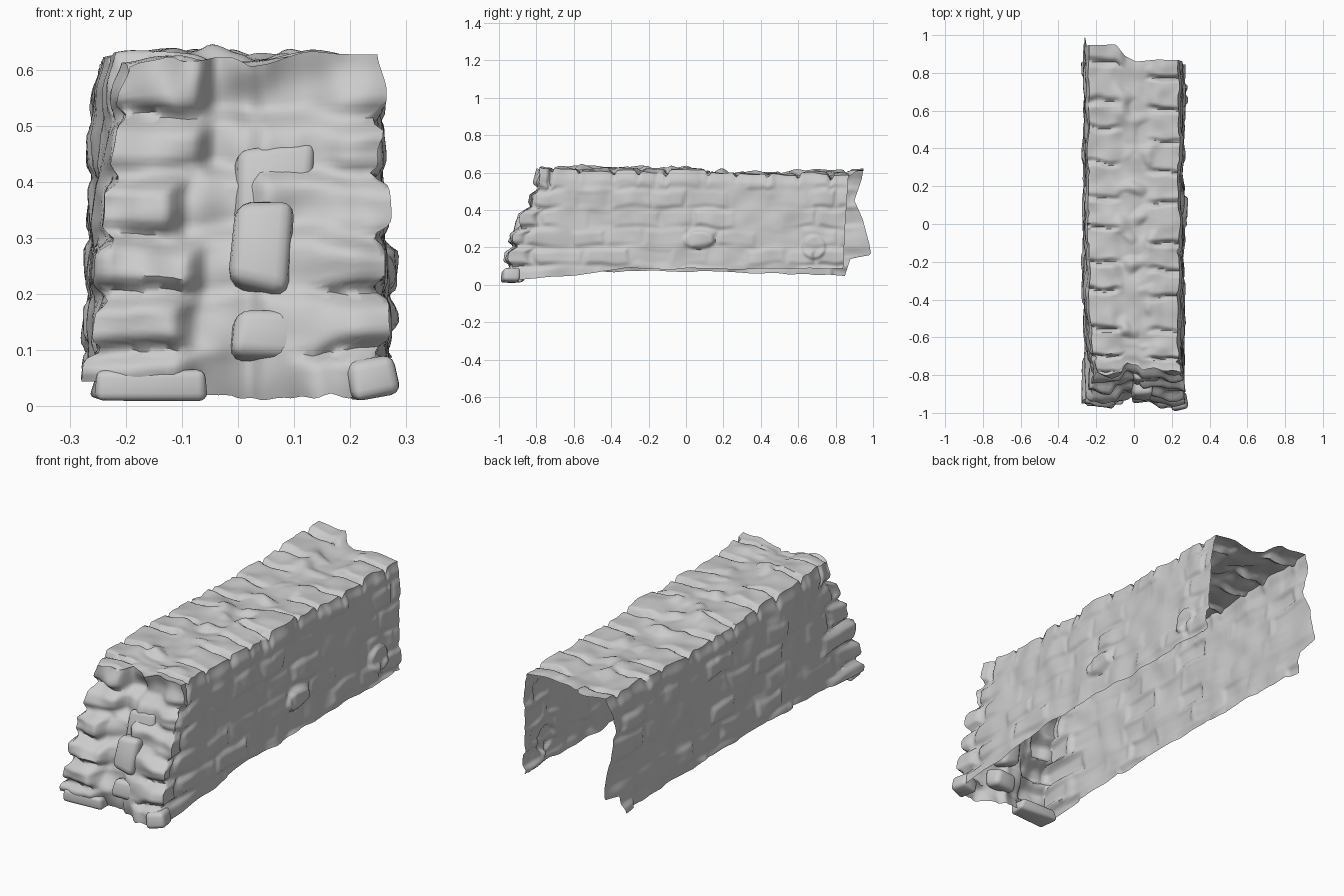
import bpy, bmesh, math, random
from mathutils import Vector, noise

if "Cube" in bpy.data.objects:
    bpy.data.objects.remove(bpy.data.objects["Cube"])

stone_grey = bpy.data.materials.new("stone_grey")
stone_grey.use_nodes = True
stone_grey.diffuse_color = (0.6, 0.6, 0.6, 1)
stone_grey.node_tree.nodes["Principled BSDF"].inputs["Base Color"].default_value = (0.6, 0.6, 0.6, 1)

COURSES = [-0.1, 0.1, 0.2, 0.3, 0.41, 0.51, 0.8]


def ramp(x, *pts):
    """Piecewise linear curve through (x, y) points."""
    if x <= pts[0][0]:
        return pts[0][1]
    for (a, b), (c, d) in zip(pts, pts[1:]):
        if x <= c:
            return b + (d - b) * (x - a) / (c - a)
    return pts[-1][1]


def smooth(x):
    x = max(0, min(1, x))
    return x * x * (3 - 2 * x)


def rnd(*key):
    return random.Random(str(key)).random()


def rough(a, b, seed, size):
    return noise.noise(Vector((a / size, b / size, seed * 7.3)))


def stone(u, v, rows, length, seed, joint):
    """Flat-topped stone pattern: (mask 0 in joints to 1 on faces, random height)."""
    v += 0.02 * rough(u, v, seed, 0.13)
    u += 0.02 * rough(u, v, seed + 20, 0.1)
    r = max(i for i in range(len(rows) - 1) if rows[i] <= v or i == 0)
    w = u / length + 0.5 * (r % 2) + 0.3 * rnd(seed, r)
    c = math.floor(w)
    lo, hi = c + 0.35 * rnd(seed, r, c), c + 1 + 0.35 * rnd(seed, r, c + 1)
    if w < lo:
        c, hi, lo = c - 1, lo, c - 1 + 0.35 * rnd(seed, r, c - 1)
    d = min(v - rows[r], rows[r + 1] - v, (w - lo) * length, (hi - w) * length)
    mask = smooth(d / joint)
    return mask, 0.5 + (rnd(seed, r, c, "h") - 0.5) * mask


def bottom(p, t):
    right = ramp(t, (0, 0.02), (0.12, 0.045), (0.3, 0.085), (1, 0.085))
    left = ramp(t, (0, 0.045), (0.3, 0.075), (0.6, 0.07), (1, 0.05))
    mid = ramp(abs(p), (0, -0.018), (1, 0))
    return left + (right - left) * (p + 1) / 2 + mid + 0.008 * rough(t * 2, p, 4, 0.12)


def crown(p, t):
    """Relief of the capping: notched edge stones around a rubble core."""
    y = t * 1.75
    m, h = stone(y, p * 0.25, [-1, 0, 1], 0.17, 5, 0.022)
    edge = smooth((abs(p) - 0.2) / 0.35)
    z = (m * 0.024 + h * 0.02 - 0.026) * edge
    rubble = rough(y, p * 0.25, 9, 0.1)
    z += (1 - edge) * (0.05 * max(0, rubble) - 0.006)
    return z + 0.012 * rough(y, p * 0.25, 2, 0.09)


def half_width(side, t, s, z):
    y = t * 1.75
    m, h = stone(y, z, COURSES, 0.21, side + 3, 0.026)
    patch = 0.15 + 0.6 * smooth(0.45 + rough(y, z, 6, 0.22) * 1.6)
    near = max(0, 1 - t * 9)
    if side > 0:
        w = 0.264 - 0.016 * s
    else:
        w = 0.268 - 0.016 * s - max(0, 1 - t * 4.5) * (0.008 + 0.04 * s)
    w += patch * (m * 0.01 - 0.006) + (h - 0.5) * 0.014 + 0.012 * rough(y, z, side, 0.11)
    w += near * (m - 0.6) * 0.018 - 0.014 * smooth((s - 0.9) * 10)
    if side > 0:        # stones that stand proud of this wall
        for cy, cz, ry, rz in ((0.93, 0.24, 0.08, 0.045), (1.56, 0.2, 0.07, 0.06)):
            d = math.hypot((y - cy) / ry, (z - cz) / rz)
            w += 0.016 * smooth((1.15 - d) * 4)
    return w


def front_y(p, z):
    """Stepped, leaning end wall with corner stones and a recessed core."""
    z += 0.012 * rough(p * 0.25, z, 12, 0.1)
    lean = ramp(z, (0, -0.95), (0.1, -0.97), (0.19, -0.96), (0.21, -0.94), (0.29, -0.93),
                (0.32, -0.89), (0.4, -0.885), (0.43, -0.84), (0.5, -0.83), (0.53, -0.79), (0.65, -0.785))
    r = max(i for i in range(6) if COURSES[i] <= z or i == 0)
    inner = (0.28 if p < 0 else 0.45) + 0.25 * (rnd(r, p > 0, "w") - 0.5)
    quoin = smooth((abs(p) - inner) / (0.2 if p < 0 else 0.28))
    d = min(z - COURSES[r], COURSES[r + 1] - z)
    m = smooth(d / 0.032)
    core = 0.055 - 0.035 * smooth((p - 0.05) / 0.15)
    y = lean + (1 - quoin) * core
    y += quoin * ((1 - m) * 0.035 + m * (rnd(r, p > 0, "d") - 0.5) * 0.025)
    return y + 0.03 * rough(p * 0.25, z, 8, 0.09)


def back_y(p, z):
    left = ramp(z, (0.05, 0.85), (0.14, 0.88), (0.16, 0.99), (0.22, 0.98), (0.35, 0.945),
                (0.45, 0.9), (0.56, 0.94), (0.62, 0.95))
    right = ramp(z, (0.08, 0.84), (0.3, 0.85), (0.6, 0.87))
    if p <= -1:
        return left
    if p >= 1:
        return right
    return ramp(p, (-1, left), (-0.4, 0.95), (-0.2, 0.89), (0.05, 0.86), (0.5, 0.87), (1, right))


def place(p, t, s):
    zb = bottom(p, t)
    right = ramp(t, (0, 0.618), (0.35, 0.598), (0.7, 0.588), (1, 0.575))
    left = ramp(t, (0, 0.615), (0.35, 0.602), (0.7, 0.595), (1, 0.608))
    level = left + (right - left) * (p + 1) / 2
    level += 0.022 * (1 - p * p) * math.exp(-((t - 0.33) / 0.25) ** 2)
    z = zb + s * (level - zb)
    x = p * half_width(1 if p > 0 else -1, t, s, z)
    y = -0.85 + 1.73 * t
    y += (front_y(p, z) + 0.85) * max(0, 1 - t * 6) ** 1.5
    y += (back_y(p, z) - 0.88) * max(0, 1 - (1 - t) * 7)
    return Vector((x, y, z + crown(p, t) * s ** 7))


# Wall shell: two long sides, capping and one end, open below and behind
NX, NY, NZ = 48, 170, 56
bm = bmesh.new()
verts = {}


def vert(i, j, k):
    if (i, j, k) not in verts:
        verts[i, j, k] = bm.verts.new(place(i / NX * 2 - 1, j / NY, k / NZ))
    return verts[i, j, k]


def panel(na, nb, at):
    for a in range(na):
        for b in range(nb):
            bm.faces.new([vert(*at(a + c, b + d)) for c, d in ((0, 0), (1, 0), (1, 1), (0, 1))])


panel(NY, NZ, lambda a, b: (NX, a, b))
panel(NZ, NY, lambda a, b: (0, b, a))
panel(NX, NY, lambda a, b: (a, b, NZ))
panel(NX, NZ, lambda a, b: (a, 0, b))


def finish(name, bm, angle):
    mesh = bpy.data.meshes.new(name)
    bm.to_mesh(mesh)
    bm.free()
    mesh.materials.append(stone_grey)
    ob = bpy.data.objects.new(name, mesh)
    bpy.context.collection.objects.link(ob)
    bpy.ops.object.select_all(action="DESELECT")
    ob.select_set(True)
    bpy.context.view_layer.objects.active = ob
    bpy.ops.object.shade_smooth_by_angle(angle=math.radians(angle))
    return ob


finish("wall_shell", bm, 60)


def loose_stone(name, centre, size, tilt, seed):
    """Rounded, slightly irregular block set into the end wall."""
    bm = bmesh.new()
    bmesh.ops.create_cube(bm, size=1)
    rng = random.Random(seed)
    for v in bm.verts:
        v.co = Vector([c * s * rng.uniform(0.75, 1.1) for c, s in zip(v.co, size)])
    bmesh.ops.bevel(bm, geom=bm.edges[:], offset=min(size) * 0.25, segments=3,
                    profile=0.5, affect="EDGES")
    ob = finish(name, bm, 60)
    ob.location = centre
    ob.rotation_euler = tilt


# Stones standing out of the end wall
loose_stone("foot_stone_right", (-0.165, -0.915, 0.037), (0.215, 0.1, 0.058), (0, 0.02, 0), 1)
loose_stone("foot_stone_left", (0.235, -0.94, 0.05), (0.09, 0.1, 0.075), (0, -0.2, 0.2), 6)
loose_stone("core_stone_low", (0.05, -0.895, 0.122), (0.13, 0.09, 0.095), (-0.2, 0, 0.1), 2)
loose_stone("core_stone_middle", (0.04, -0.87, 0.28), (0.12, 0.11, 0.175), (-0.25, 0.15, 0), 3)
loose_stone("core_stone_high", (0.06, -0.805, 0.39), (0.15, 0.08, 0.15), (-0.25, 0, 0.1), 4)
